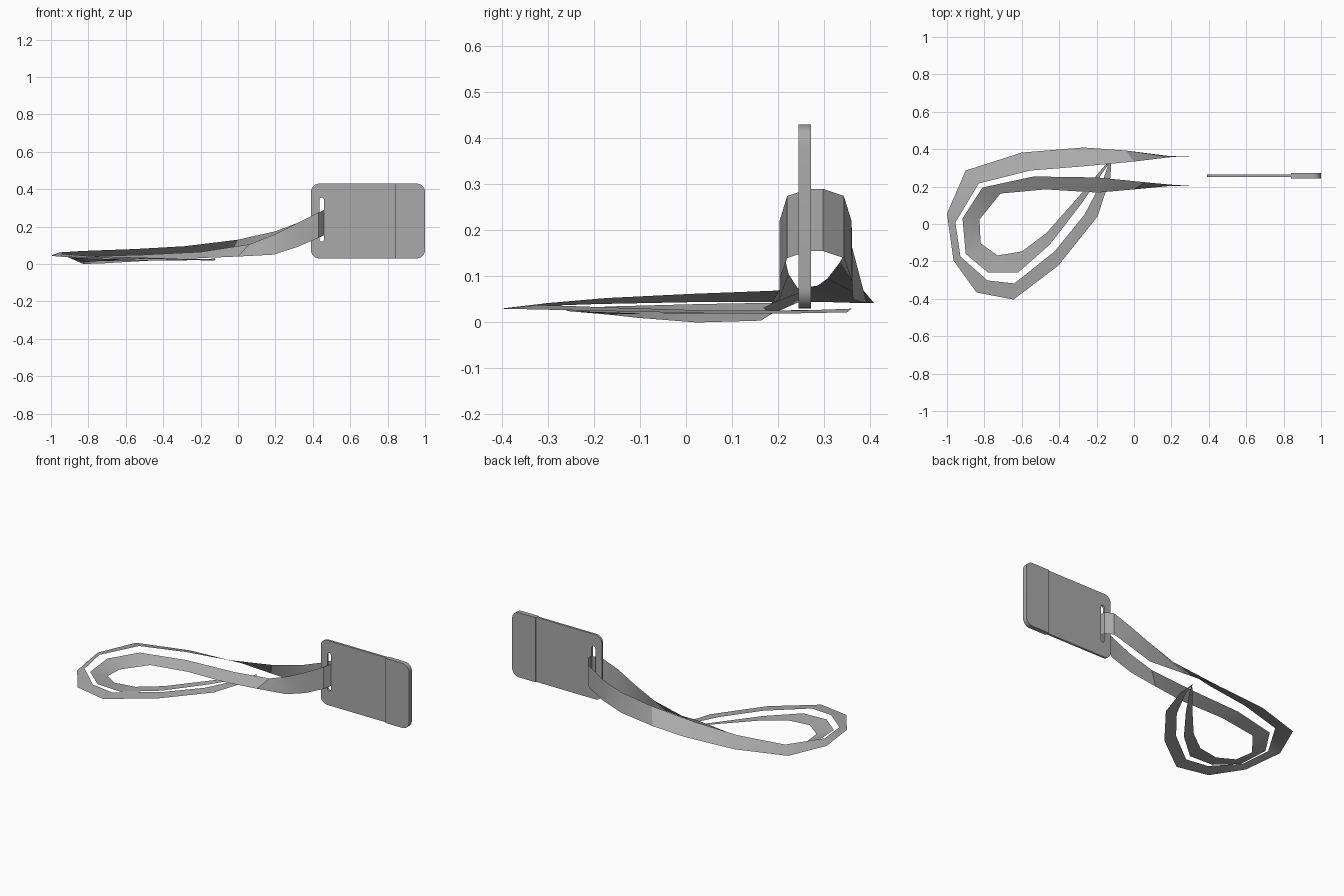
import bpy
import math
from mathutils import Vector

default = bpy.data.objects.get("Cube")
if default:
    bpy.data.objects.remove(default, do_unlink=True)

grey = bpy.data.materials.new("plain grey")
grey.use_nodes = True
grey.diffuse_color = (0.4, 0.4, 0.4, 1)
grey.node_tree.nodes["Principled BSDF"].inputs["Base Color"].default_value = (0.4, 0.4, 0.4, 1)


def activate(obj):
    bpy.ops.object.select_all(action='DESELECT')
    obj.select_set(True)
    bpy.context.view_layer.objects.active = obj


def rounded_outline(x0, x1, z0, z1, left_radius, right_radius, steps=6):
    """Rectangle outline with separate corner radii on its left and right sides."""
    corners = [(x1, z1, -1, -1, right_radius), (x0, z1, 1, -1, left_radius),
               (x0, z0, 1, 1, left_radius), (x1, z0, -1, 1, right_radius)]
    points = []
    for i, (x, z, sx, sz, r) in enumerate(corners):
        if r == 0:
            points.append((x, z))
            continue
        for s in range(steps + 1):
            a = (i + s / steps) * math.pi / 2
            points.append((x + sx * r + r * math.cos(a), z + sz * r + r * math.sin(a)))
    return points


def plate(name, outlines, y, thickness):
    """Upright flat plate; any outline after the first is a hole."""
    curve = bpy.data.curves.new(name, 'CURVE')
    curve.dimensions = '2D'
    curve.fill_mode = 'BOTH'
    curve.extrude = thickness / 2
    for outline in outlines:
        spline = curve.splines.new('POLY')
        spline.points.add(len(outline) - 1)
        for point, (x, z) in zip(spline.points, outline):
            point.co = (x, z, 0, 1)
        spline.use_cyclic_u = True
    obj = bpy.data.objects.new(name, curve)
    bpy.context.collection.objects.link(obj)
    obj.rotation_euler.x = math.pi / 2
    obj.location.y = y
    activate(obj)
    bpy.ops.object.convert(target='MESH')
    obj = bpy.context.object
    obj.data.materials.clear()
    obj.data.materials.append(grey)
    bpy.ops.object.shade_smooth_by_angle(angle=math.radians(30))


def ribbon(name, stations):
    """Thin strap through pairs of edge points."""
    verts = [Vector(p) for pair in stations for p in pair]
    faces = [(i, i + 1, i + 3, i + 2) for i in range(0, len(verts) - 2, 2)]
    mesh = bpy.data.meshes.new(name)
    mesh.from_pydata(verts, [], faces)
    mesh.materials.append(grey)
    obj = bpy.data.objects.new(name, mesh)
    bpy.context.collection.objects.link(obj)
    activate(obj)
    bpy.ops.object.shade_smooth_by_angle(angle=math.radians(30))


# Card with a strap slot, and its thicker end
slot = rounded_outline(0.435, 0.46, 0.12, 0.355, 0.0124, 0.0124)
card = rounded_outline(0.39, 0.845, 0.03, 0.43, 0.045, 0)
plate("card_body", [card, slot], 0.259, 0.013)
plate("card_end", [rounded_outline(0.84, 1, 0.03, 0.43, 0, 0.045)], 0.258, 0.028)

# Strap stations: (upper edge at the slot, lower edge at the slot)
tip = ((-0.125, 0.36, 0.03), (-0.12, 0.35, 0.022))
inner_loop = [
    tip,
    ((-0.14, 0.315, 0.024), (-0.15, 0.32, 0.028)),
    ((-0.28, 0.11, 0.02), (-0.31, 0.13, 0.025)),
    ((-0.45, -0.11, 0.02), (-0.47, -0.05, 0.02)),
    ((-0.62, -0.26, 0.025), (-0.6, -0.147, 0.018)),
    ((-0.78, -0.26, 0.03), (-0.73, -0.168, 0.017)),
    ((-0.9, -0.16, 0.035), (-0.82, -0.104, 0.01)),
    ((-0.917, 0.03, 0.04), (-0.826, 0.024, 0)),
    ((-0.81, 0.195, 0.043), (-0.714, 0.163, 0.004)),
]
front_strand = [
    ((-0.537, 0.254, 0.048), (-0.473, 0.185, 0.018)),
    ((-0.2, 0.249, 0.065), (-0.195, 0.168, 0.032)),
    ((0.06, 0.223, 0.105), (0, 0.185, 0.04)),
    ((0.2, 0.21, 0.16), (0.19, 0.203, 0.05)),
]
# Symmetric turn through the slot
half_turn = [(0.32, 0.203, 0.22, 0.092), (0.43, 0.22, 0.275, 0.14), (0.463, 0.265, 0.29, 0.155)]
full_turn = half_turn + [(x, 0.563 - y, t, b) for x, y, t, b in reversed(half_turn)]
slot_turn = [((x, y, t), (x, y, b)) for x, y, t, b in full_turn]
back_strand = [
    ((0.2, 0.358, 0.175), (0.19, 0.363, 0.05)),
    ((0, 0.334, 0.13), (-0.045, 0.393, 0.042)),
    ((-0.286, 0.307, 0.095), (-0.27, 0.409, 0.042)),
    ((-0.553, 0.286, 0.08), (-0.6, 0.382, 0.042)),
]
outer_loop = [
    ((-0.83, 0.217, 0.07), (-0.9, 0.286, 0.045)),
    ((-0.955, 0.008, 0.062), (-1, 0.056, 0.045)),
    ((-0.928, -0.174, 0.053), (-0.965, -0.195, 0.04)),
    ((-0.783, -0.302, 0.042), (-0.842, -0.366, 0.034)),
    ((-0.64, -0.318, 0.038), (-0.644, -0.404, 0.03)),
    ((-0.425, -0.147, 0.032), (-0.404, -0.222, 0.026)),
    ((-0.265, 0.05, 0.026), (-0.195, 0.04, 0.02)),
    ((-0.16, 0.25, 0.026), (-0.126, 0.249, 0.02)),
    tip,
]
ribbon("strap", inner_loop + front_strand + slot_turn + back_strand + outer_loop)
